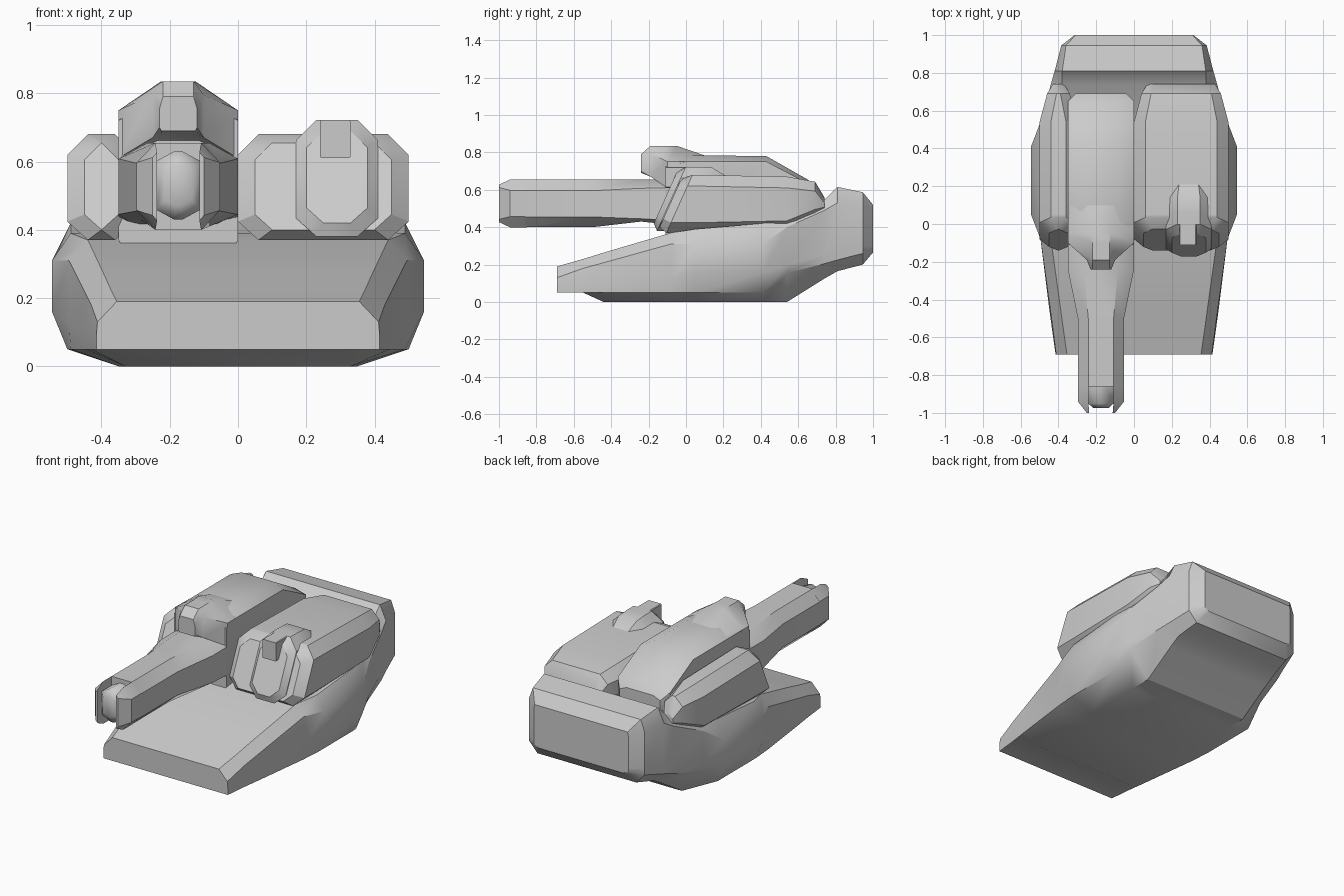
import bpy, bmesh, math


def loft(name, sections, angle=32):
    """Skin a list of equal-length 3D rings and cap both ends."""
    bm = bmesh.new()
    rings = [[bm.verts.new(p) for p in s] for s in sections]
    n = len(rings[0])
    for a, b in zip(rings, rings[1:]):
        for i in range(n):
            j = (i + 1) % n
            bm.faces.new((a[i], a[j], b[j], b[i]))
    bm.faces.new(rings[0])
    bm.faces.new(rings[-1])
    bmesh.ops.recalc_face_normals(bm, faces=bm.faces)
    me = bpy.data.meshes.new(name)
    bm.to_mesh(me)
    bm.free()
    ob = bpy.data.objects.new(name, me)
    bpy.context.collection.objects.link(ob)
    bpy.ops.object.select_all(action='DESELECT')
    bpy.context.view_layer.objects.active = ob
    ob.select_set(True)
    bpy.ops.object.shade_smooth_by_angle(angle=math.radians(angle))
    return ob


def mirrored(y, half, cx=0.0):
    """Full ring from right-hand (offset, z) points listed bottom to top."""
    return [(cx + w, y, z) for w, z in half] + [(cx - w, y, z) for w, z in reversed(half)]


def octagon(y, cx, hw, z0, z1, c=0.06, shear=0.0):
    """Chamfered box section; shear leans it back with height."""
    half = [(hw - c, z0), (hw, z0 + c * 0.9), (hw, z1 - c), (hw - c, z1)]
    return [(x, yy + shear * (z - 0.525), z) for x, yy, z in mirrored(y, half, cx)]


# hull: sloped bow, bulged flanks, raised stern
hull = [
    (-0.69, [(.30, .05), (.415, .05), (.415, .09), (.412, .13), (.355, .19)]),
    (-0.55, [(.32, .05), (.43, .05), (.435, .10), (.43, .18), (.375, .23)]),
    (-0.44, [(.33, .0), (.445, .05), (.45, .10), (.445, .21), (.39, .264)]),
    (-0.08, [(.35, .0), (.49, .05), (.495, .12), (.495, .31), (.44, .37)]),
    (0.05, [(.35, .0), (.50, .05), (.545, .16), (.545, .31), (.49, .39)]),
    (0.41, [(.35, .0), (.50, .05), (.545, .16), (.545, .31), (.49, .42)]),
    (0.54, [(.35, .0), (.48, .155), (.495, .20), (.495, .40), (.45, .49)]),
    (0.74, [(.35, .125), (.44, .205), (.44, .25), (.44, .49), (.38, .545)]),
    (0.81, [(.35, .165), (.42, .225), (.42, .28), (.42, .53), (.38, .615)]),
    (0.945, [(.33, .20), (.385, .26), (.385, .30), (.385, .52), (.36, .587)]),
    (1.0, [(.28, .265), (.315, .28), (.315, .30), (.315, .50), (.31, .52)]),
]
loft("hull", [mirrored(y, h) for y, h in hull])

# twin pods: wide one on the right, narrow one on the left
K = 0.45
for name, cx, hw in (("right_pod", .25, .25), ("left_pod", -.40, .10)):
    t = hw - .05
    loft(name, [
        octagon(-.085, cx, t, .40, .655, .05, K),
        octagon(-.035, cx, hw, .37, .68, .06, K),
        octagon(.05, cx, hw, .37, .68),
        octagon(.54, cx, hw, .38, .67),
        octagon(.69, cx, hw - .04, .45, .643, .05),
        octagon(.74, cx, hw - .07, .48, .56, .03),
    ])

# raised band and sensor on the right pod
loft("pod_band", [
    octagon(-.125, .29, .09, .42, .69, .05, K),
    octagon(-.09, .29, .12, .38, .722, .06, K),
    octagon(-.03, .29, .12, .38, .722, .06, K),
    octagon(.14, .29, .12, .42, .718, .06),
    octagon(.22, .29, .11, .42, .67, .06),
])
loft("pod_sensor", [octagon(y, .285, .045, .61, .722, .004) for y in (-.11, .02)])

# gun housing
GX = -.175
housing = [
    (-.11, [(.135, .305), (.175, .37), (.175, .72), (.10, .76)]),
    (.0, [(.135, .305), (.175, .37), (.175, .75), (.10, .785)]),
    (.43, [(.135, .38), (.175, .43), (.175, .75), (.10, .78)]),
    (.65, [(.135, .45), (.175, .50), (.175, .635), (.10, .655)]),
    (.69, [(.11, .48), (.135, .52), (.135, .59), (.09, .61)]),
]
loft("gun_housing", [mirrored(y, h, GX) for y, h in housing])

# brow over the barrel
brow = [
    (-.24, [(.05, .69), (.055, .70), (.055, .755), (.045, .79)]),
    (-.19, [(.05, .68), (.075, .67), (.075, .795), (.045, .835)]),
    (-.10, [(.06, .66), (.175, .61), (.175, .75), (.045, .835)]),
    (-.05, [(.06, .60), (.175, .60), (.175, .75), (.05, .835)]),
    (.11, [(.06, .60), (.17, .60), (.17, .75), (.07, .78)]),
]
loft("gun_brow", [mirrored(y, h, GX) for y, h in brow])

# barrel: octagonal, flaring into the housing
barrel = [
    (-.86, [(.067, .40), (.122, .455), (.122, .595), (.067, .655)]),
    (-.50, [(.067, .40), (.122, .455), (.122, .595), (.067, .655)]),
    (-.24, [(.11, .43), (.175, .445), (.175, .608), (.09, .655)]),
    (.05, [(.11, .40), (.175, .43), (.175, .61), (.09, .655)]),
]
loft("barrel", [mirrored(y, h, GX) for y, h in barrel])

# muzzle cheeks either side of the open slot
for side, s in (("left", -1), ("right", 1)):
    secs = []
    for y, xi, xo, hi, ho in ((-.85, .067, .122, .128, .07),
                              (-.94, .067, .122, .128, .07),
                              (-1.0, .062, .075, .10, .085)):
        secs.append([(GX + s * x, y, .527 + z) for x, z in
                     ((xi, -hi), (xo, -ho), (xo, ho), (xi, hi))])
    loft("muzzle_cheek_" + side, secs)

# rounded core inside the muzzle
loft("muzzle_core", [
    mirrored(y, [(.012 * k, .53 - .1 * k), (.067 * k, .53 - .07 * k),
                 (.067 * k, .53 + .07 * k), (.012 * k, .53 + .1 * k)], GX)
    for y, k in ((-.975, .6), (-.95, 1), (-.84, 1))], 60)
